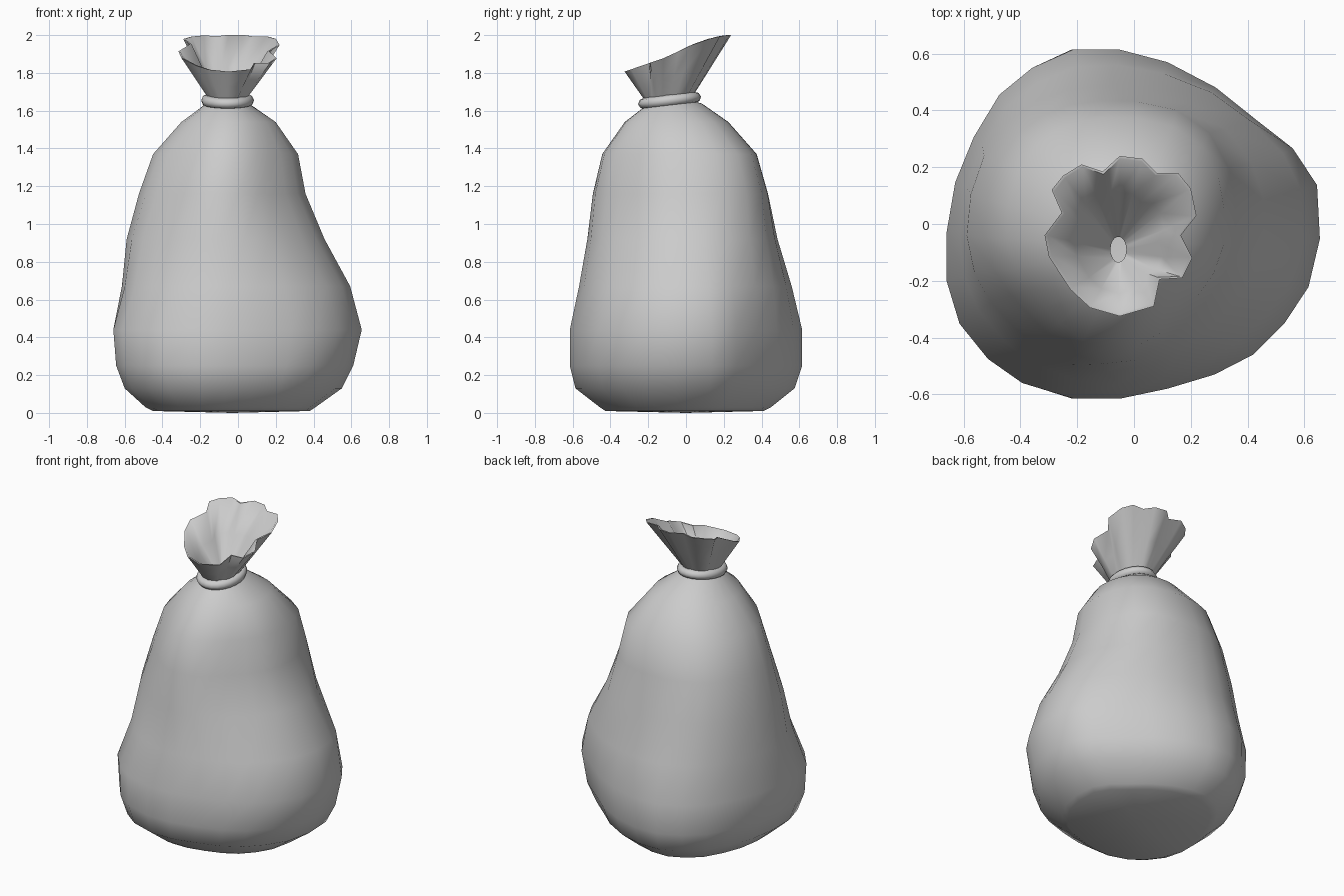
import bpy, bmesh, math

if "Cube" in bpy.data.objects:
    bpy.data.objects.remove(bpy.data.objects["Cube"])

CX, CY = -0.055, -0.09          # neck centre


def loft(name, rings, cap_start=None):
    """Skin a list of equal-length point rings; optionally close the first with a fan."""
    bm = bmesh.new()
    vs = [[bm.verts.new(p) for p in r] for r in rings]
    n = len(vs[0])
    for a, b in zip(vs, vs[1:]):
        for i in range(n):
            j = (i + 1) % n
            bm.faces.new((a[i], a[j], b[j], b[i]))
    if cap_start:
        c = bm.verts.new(cap_start)
        for i in range(n):
            bm.faces.new((c, vs[0][(i + 1) % n], vs[0][i]))
    me = bpy.data.meshes.new(name)
    bm.to_mesh(me)
    bm.free()
    ob = bpy.data.objects.new(name, me)
    bpy.context.collection.objects.link(ob)
    for p in me.polygons:
        p.use_smooth = True
    return ob


# sack body: z, x min, x max, y min, y max
profile = [
    (0.01, -0.45, 0.38, -0.43, 0.41),
    (0.03, -0.49, 0.41, -0.46, 0.45),
    (0.13, -0.60, 0.55, -0.59, 0.575),
    (0.25, -0.645, 0.61, -0.62, 0.615),
    (0.44, -0.66, 0.655, -0.62, 0.615),
    (0.67, -0.615, 0.595, -0.57, 0.56),
    (0.92, -0.59, 0.46, -0.525, 0.485),
    (1.16, -0.525, 0.36, -0.495, 0.435),
    (1.37, -0.45, 0.32, -0.445, 0.375),
    (1.54, -0.30, 0.20, -0.325, 0.225),
    (1.62, -0.19, 0.08, -0.24, 0.085),
    (1.65, -0.15, 0.04, -0.19, 0.01),
]
# slumped outline of the belly, counter-clockwise
belly = [(.655, -.05), (.645, .14), (.56, .27), (.42, .38), (.29, .485), (.12, .575),
         (-.05, .62), (-.21, .62), (-.355, .555), (-.47, .46), (-.56, .31),
         (-.625, .15), (-.655, -.025), (-.655, -.2), (-.61, -.35), (-.51, -.475),
         (-.39, -.56), (-.21, -.615), (-.045, -.615), (.12, -.58), (.285, -.53),
         (.42, -.46), (.53, -.35), (.615, -.22)]
# diagonal bulge of the upper part per quadrant (NE, NW, SW, SE)
UPPER = (0.09, 0.05, -0.10, -0.09)


def body_ring(z, x0, x1, y0, y1):
    t = min(1, max(0, (z - 0.44) / 0.72))
    fade = min(1, max(0, (1.62 - z) / 0.2))
    pts = []
    for bx, by in belly:
        u, v = bx / 0.655, by / 0.62
        a = math.atan2(v, u) % (2 * math.pi)
        f = 1 + UPPER[int(a // (math.pi / 2)) % 4] * fade * math.sin(2 * a) ** 2
        u = u * (1 - t) + f * math.cos(a) * t
        v = v * (1 - t) + f * math.sin(a) * t
        x = (x0 + x1) / 2 + (x1 - x0) / 2 * u
        y = (y0 + y1) / 2 + (y1 - y0) / 2 * v
        pts.append((x, y, z + (0.1 * (y - CY) if z > 1.6 else 0)))
    return pts


loft("sack_body", [body_ring(*p) for p in profile], (-0.03, 0, 0))

# gathered cuff: scalloped rim outline, smoothing to an oval at the neck
rim = [(0.03, .23), (.08, .18), (.155, .18), (.2, .125), (.22, .03), (.165, -.04),
       (.205, -.12), (.17, -.19), (.09, -.195), (.07, -.29), (-.05, -.325),
       (-.155, -.295), (-.225, -.23), (-.3, -.115), (-.315, -.04), (-.255, .04),
       (-.29, .12), (-.25, .17), (-.185, .21), (-.11, .185), (-.05, .24)]
rim.reverse()                   # counter-clockwise


def cuff_ring(rx, ry, t, inset=0.0, dz=0.0):
    """Blend from a neck oval (t=0) to the slanted scalloped rim (t=1)."""
    pts = []
    for x, y in rim:
        a = math.atan2(y + 0.045, x + 0.05)
        nx, ny = CX + rx * math.cos(a), CY + ry * math.sin(a)
        neck = 1.655 + 0.1 * (ny - CY) + dz
        top = 1.919 + 0.345 * y + 0.02 * max(0, 1 - ((y - 0.08) / 0.16) ** 2)
        ox = x - inset * math.cos(a)
        oy = y - inset * math.sin(a)
        pts.append((nx + (ox - nx) * t, ny + (oy - ny) * t, neck + (top - neck) * t))
    return pts


cuff = loft("gathered_cuff", [
    cuff_ring(0.095, 0.12, 0), cuff_ring(0.095, 0.12, 0.5), cuff_ring(0, 0, 1),
    cuff_ring(0, 0, 1, 0.01), cuff_ring(0.06, 0.085, 0.5, 0.01),
    cuff_ring(0.028, 0.045, 0, 0, -0.01)])
bpy.context.view_layer.objects.active = cuff
cuff.select_set(True)
bpy.ops.object.shade_smooth_by_angle(angle=math.radians(60))

# tie ring around the neck
bpy.ops.mesh.primitive_torus_add(major_segments=24, minor_segments=8,
                                 major_radius=0.11, minor_radius=0.03,
                                 location=(CX, CY + 0.003, 1.654), rotation=(0.12, 0, 0))
tie = bpy.context.object
tie.name = "tie_ring"
tie.scale = (1, 1.2, 1)
bpy.ops.object.shade_smooth()
